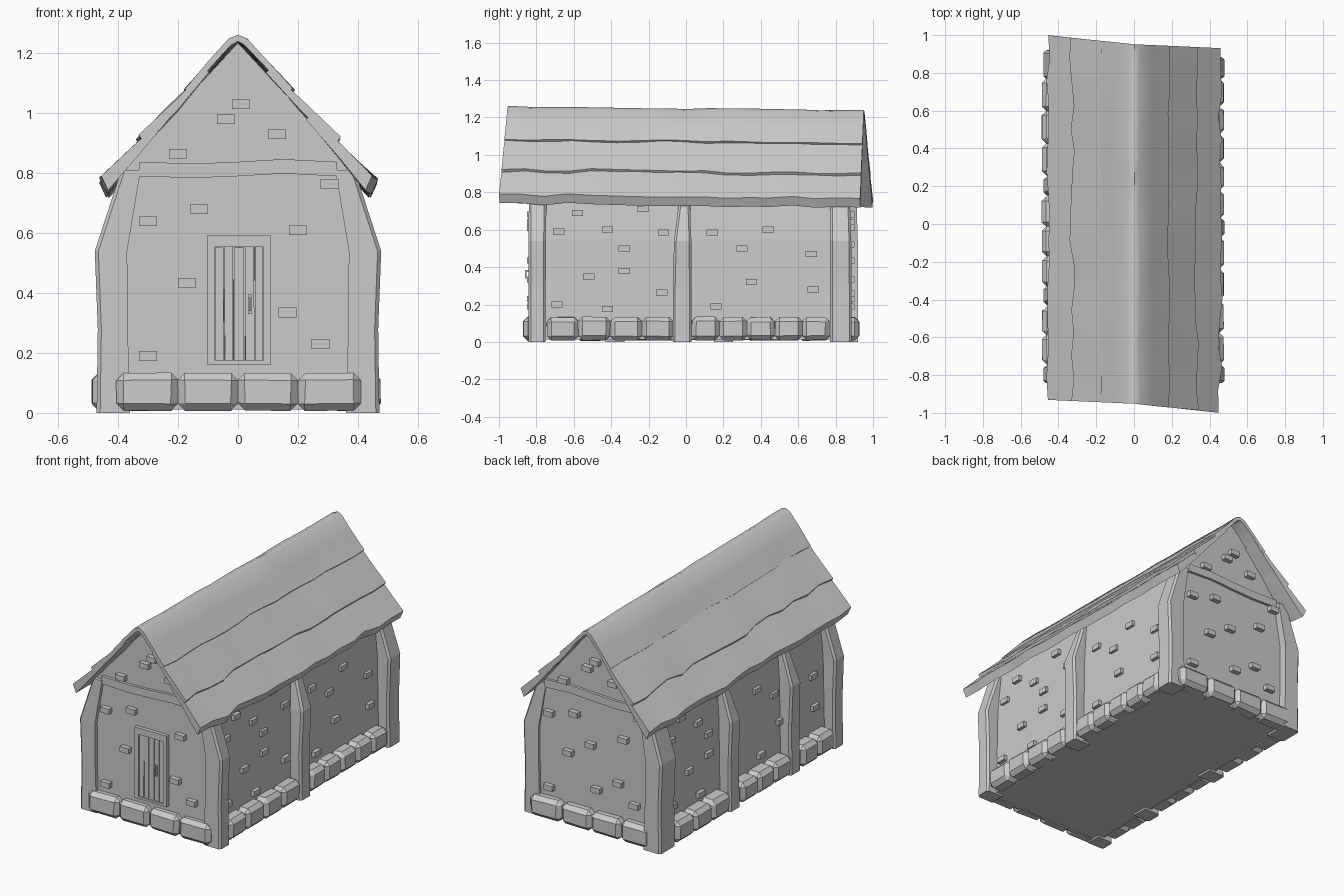
import bpy, bmesh, random
from mathutils import Vector

if "Cube" in bpy.data.objects:
    bpy.data.objects.remove(bpy.data.objects["Cube"])
random.seed(4)
R = random.uniform


def make(name, bm, smooth=None):
    bmesh.ops.recalc_face_normals(bm, faces=bm.faces)
    me = bpy.data.meshes.new(name)
    bm.to_mesh(me)
    bm.free()
    ob = bpy.data.objects.new(name, me)
    bpy.context.collection.objects.link(ob)
    if smooth:
        bpy.ops.object.select_all(action='DESELECT')
        ob.select_set(True)
        bpy.context.view_layer.objects.active = ob
        bpy.ops.object.shade_smooth_by_angle(angle=smooth)
    return ob


def loft(bm, rings):
    """Closed solid through rings of points with capped ends."""
    rows = [[bm.verts.new(p) for p in r] for r in rings]
    n = len(rows[0])
    for a, b in zip(rows, rows[1:]):
        for i in range(n):
            bm.faces.new((a[i], a[(i + 1) % n], b[(i + 1) % n], b[i]))
    bm.faces.new(rows[0])
    bm.faces.new(rows[-1])


def box(bm, lo, hi, bevel=0.0, jit=0.0):
    vs = bmesh.ops.create_cube(bm, size=1)['verts']
    for v in vs:
        v.co = Vector([(l + h) / 2 + c * (h - l) + R(-jit, jit) for l, h, c in zip(lo, hi, v.co)])
    if bevel:
        edges = list({e for v in vs for e in v.link_edges})
        bmesh.ops.bevel(bm, geom=edges, offset=bevel, segments=1, affect='EDGES')


# Walls with gables
bm = bmesh.new()
half = [(0.405, 0.012), (0.395, 0.55), (0.37, 0.835)]
prof = half + [(0, 1.235)] + [(-x, z) for x, z in reversed(half)]
loft(bm, [[(x, y, z) for x, z in prof] for y in (-0.82, 0.87)])
make("walls", bm)


# Bent timber posts: (height, inner x, outer x)
def post(name, side, y0, y1, t0, t1):
    bm = bmesh.new()
    rings = []
    for z, xi, xo, k in ((0.0, 0.36, 0.472, 0), (0.28, 0.368, 0.468, 0),
                         (0.54, 0.37, 0.478, 0.15), (0.81, 0.325, 0.39, 1)):
        a, b = y0 + (t0 - y0) * k, y1 + (t1 - y1) * k
        c = 0.012
        rings.append([(side * x, y, z) for x, y in
                      ((xi, a), (xo - c, a), (xo, a + c), (xo, b - c), (xo - c, b), (xi, b))])
    loft(bm, rings)
    make(name, bm)


for s, n, back, mids in ((1, "right", 0.885, (-0.02,)), (-1, "left", 0.92, (0.2, -0.38))):
    post(n + "_front_post", s, -0.842, -0.75, -0.84, -0.745)
    post(n + "_back_post", s, 0.77, back, 0.77, back - 0.01)
    for i, y in enumerate(mids):
        post(f"{n}_middle_post_{i}", s, y - 0.05, y + 0.05, y - 0.01, y + 0.04)

# Foundation stones
bm = bmesh.new()
xs = (-0.405, -0.2, 0.0, 0.2, 0.41)
for a, b in zip(xs, xs[1:]):
    box(bm, (a, -0.87, 0.008), (b, -0.78, 0.133), 0.024, 0.003)
    box(bm, (a, 0.82, 0.008), (b, 0.925, 0.133), 0.024, 0.003)
rows = {1: ((-0.745, -0.065, 4), (0.03, 0.77, 5)),
        -1: ((-0.745, -0.435, 2), (-0.33, 0.145, 3), (0.255, 0.77, 3))}
for s, spans in rows.items():
    for y0, y1, n in spans:
        d = (y1 - y0) / n
        for i in range(n):
            x = sorted((s * 0.37, s * (0.475 if s > 0 else 0.487)))
            box(bm, (x[0], y0 + i * d, 0.008), (x[1], y0 + (i + 1) * d, 0.133), 0.024, 0.003)
make("foundation_stones", bm)

# Scattered wall bricks
gable = [(.01, 1.03), (-.04, .98), (.13, .93), (-.2, .865), (.305, .765), (-.3, .64), (-.13, .68),
         (.2, .61), (-.17, .435), (.165, .335), (-.3, .19), (.275, .23)]
sidewall = [(-.68, .59), (-.58, .69), (-.42, .6), (-.33, .5), (-.33, .38), (-.52, .35), (-.13, .265),
            (-.69, .2), (-.42, .175), (-.12, .585), (.14, .585), (.44, .6), (.3, .5), (.67, .47),
            (.35, .32), (.68, .28), (.16, .19), (-.23, .71)]
bm = bmesh.new()
for x, z in gable:
    box(bm, (x - .03, -0.85, z - .016), (x + .03, -0.80, z + .016))
    box(bm, (-x - .03, 0.85, z - .016), (.03 - x, 0.9, z + .016))
for x, z in ((0.02, 0.52), (-0.02, 0.26)):
    box(bm, (x - .03, 0.85, z - .016), (x + .03, 0.9, z + .016))
for y, z in sidewall:
    w = 0.405 - 0.03 * max(0, (z - 0.1) / 0.7)
    box(bm, (w - .03, y - .03, z - .016), (w + .025, y + .03, z + .016))
    y = 0.03 - y
    box(bm, (-w - .025, y - .03, z - .016), (.03 - w, y + .03, z + .016))
make("wall_bricks", bm)

# Warped gable beams
for name, y0, y1 in (("front_beam", -0.836, -0.80), ("back_beam", 0.85, 0.886)):
    bm = bmesh.new()
    rings = []
    for x, d in ((-0.33, 0), (-0.15, -.006), (0, 0), (0.15, .009), (0.33, 0)):
        rings.append([(x, y0, .79 + d), (x, y1, .79 + d), (x, y1, .838 + d), (x, y0, .838 + d)])
    loft(bm, rings)
    make(name, bm)

# Door frame, planks and handle
bm = bmesh.new()
y0, y1 = -0.842, -0.81
box(bm, (-0.103, y0, 0.162), (-0.078, y1, 0.592))
box(bm, (0.085, y0, 0.162), (0.11, y1, 0.592))
box(bm, (-0.078, y0, 0.553), (0.085, y1, 0.592))
box(bm, (-0.078, y0, 0.162), (0.085, y1, 0.176))
make("door_frame", bm)
bm = bmesh.new()
px = (-0.078, -0.046, -0.014, 0.022, 0.056, 0.085)
for a, b in zip(px, px[1:]):
    box(bm, (a + .002, -0.834, 0.176), (b - .002, -0.81, 0.553), 0, 0.0015)
make("door_planks", bm)
bm = bmesh.new()
box(bm, (0.034, -0.842, 0.33), (0.045, -0.83, 0.395))
box(bm, (0.036, -0.858, 0.34), (0.044, -0.838, 0.35))
box(bm, (0.036, -0.858, 0.375), (0.044, -0.838, 0.385))
box(bm, (0.036, -0.862, 0.34), (0.044, -0.854, 0.385))
make("door_handle", bm)


# Roof layers: outer profile then inner profile, wavy along the length
def roof_layer(name, outer, inner, jit, seg=16):
    bm = bmesh.new()
    rings = []
    edge = {0, len(outer) - 1} if outer[0][0] * outer[-1][0] < 0 else {len(outer) - 1}
    for i in range(seg + 1):
        t = i / seg
        dx = [R(-jit, jit) for _ in outer]
        dz = [R(-jit, jit) * 0.6 for _ in outer]
        ring = []
        for k, (x, z) in list(enumerate(outer)) + list(enumerate(inner)):
            e = 1.5 if k in edge else 0.7
            s = 1 if x > 0 else -1
            y = -0.965 + 1.93 * t - 0.075 * x
            y += (2 * t - 1) * 0.03 * (abs(x) - 0.45)
            ring.append((x + s * dx[k] * e, y, z + dz[k] - dx[k] * e * 0.5 - 0.022 * t))
        rings.append(ring if len(outer) != len(inner) else ring[:len(outer)] + ring[len(outer):][::-1])
    loft(bm, rings)
    make(name, bm, 0.75)


ridge = [(-.175, 1.085), (-.1, 1.172), (-.03, 1.25), (0, 1.26), (.03, 1.25), (.1, 1.172), (.185, 1.085)]
ridge_in = [(-.162, 1.07), (-.088, 1.156), (-.022, 1.228), (0, 1.238), (.022, 1.228), (.088, 1.156), (.172, 1.07)]
roof_layer("roof_ridge_layer", ridge, ridge_in, 0.005)
for s, n in ((1, "right"), (-1, "left")):
    roof_layer(n + "_roof_middle_layer", [(s * .11, 1.145), (s * .22, 1.035), (s * .33, .925)],
               [(s * .10, 1.135), (s * .2, 1.015), (s * .31, .895)], 0.009)
    roof_layer(n + "_roof_eave_layer", [(s * .24, .99), (s * .35, .89), (s * .457, .79)],
               [(s * .23, .98), (s * .33, .86), (s * .435, .742)], 0.008)
